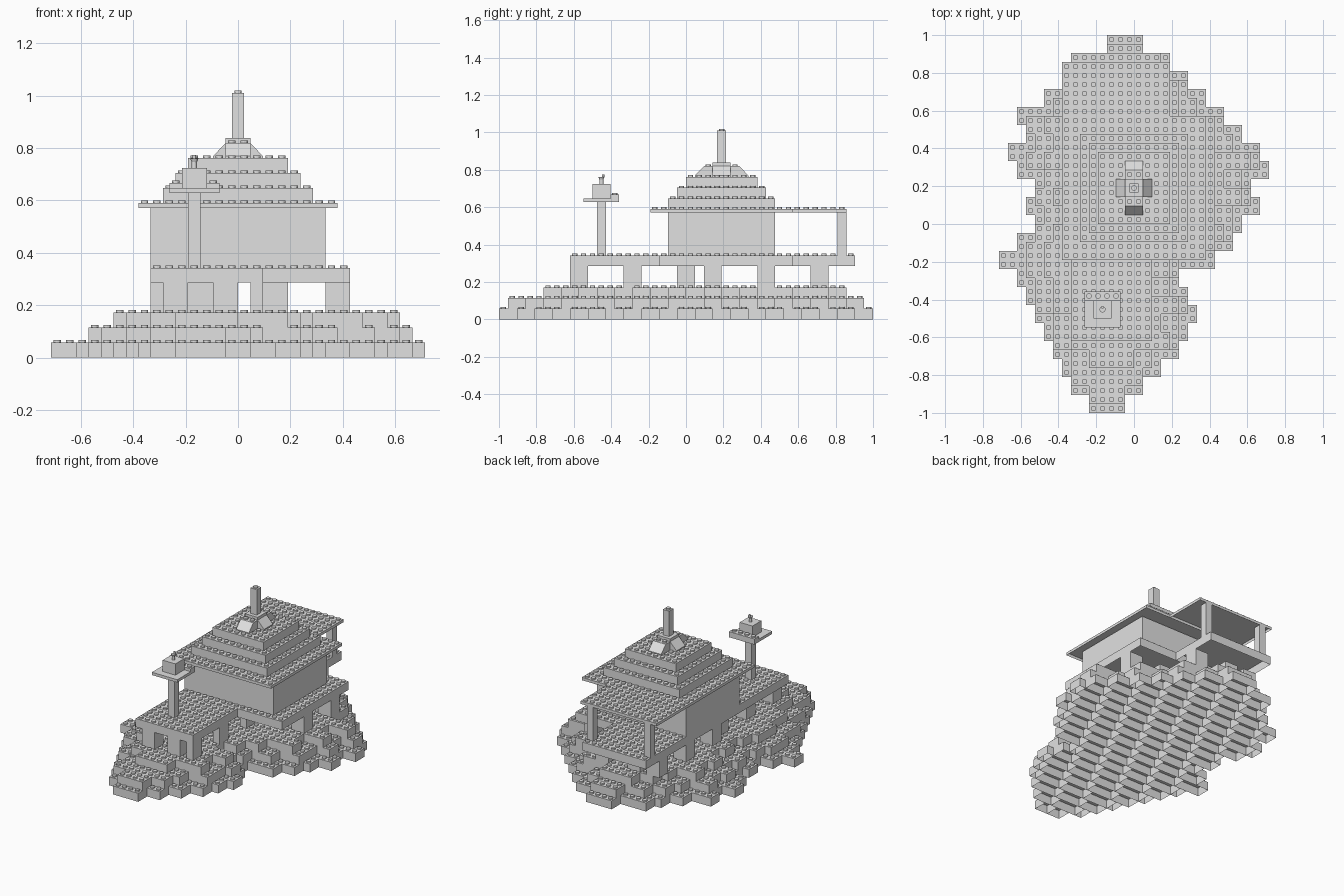
import bpy, bmesh, math
from mathutils import Matrix, Vector

cube = bpy.data.objects.get("Cube")
if cube:
    bpy.data.objects.remove(cube, do_unlink=True)

U = 2 / 42        # stud pitch
P = U * 0.4       # plate height

grey = bpy.data.materials.new("light_grey")
grey.use_nodes = True
grey.diffuse_color = (0.75, 0.75, 0.75, 1)
grey.node_tree.nodes["Principled BSDF"].inputs["Base Color"].default_value = grey.diffuse_color


def pos(x, y, z):
    """Stud grid and plate count to model space."""
    return Vector(((x - 15) * U, (y - 21) * U, z * P))


def ring(bm, x0, x1, y0, y1, z):
    return [bm.verts.new(pos(*c, z)) for c in ((x0, y0), (x1, y0), (x1, y1), (x0, y1))]


def bridge(bm, low, high):
    n = len(low)
    for i in range(n):
        bm.faces.new((low[i], low[(i + 1) % n], high[(i + 1) % n], high[i]))


def block(bm, x0, x1, y0, y1, z0, z1, hollow):
    """Box that is closed, or a thin shell open underneath."""
    low, high = ring(bm, x0, x1, y0, y1, z0), ring(bm, x0, x1, y0, y1, z1)
    bridge(bm, low, high)
    bm.faces.new(high)
    if not hollow:
        bm.faces.new(low[::-1])


def cylinder(bm, x, y, z, radius, height, sides=12, top=None):
    base = pos(x, y, z)
    loops = []
    for r, h in ((radius, 0), (top or radius, height)):
        loops.append([bm.verts.new(base + Vector((r * math.cos(a), r * math.sin(a), h)))
                      for a in (math.tau * i / sides for i in range(sides))])
    bridge(bm, *loops)
    bm.faces.new(loops[1])


def finish(bm, name):
    mesh = bpy.data.meshes.new(name)
    bm.to_mesh(mesh)
    bm.free()
    mesh.materials.append(grey)
    obj = bpy.data.objects.new(name, mesh)
    bpy.context.collection.objects.link(obj)


parts = {}        # name -> (boxes, hollow, studded)


def add(name, boxes, hollow=False, studded=True):
    parts[name] = (boxes, hollow, studded)


def brick_row(lo, hi, y, z, shift):
    """Row of two-deep bricks, four long, staggered against its neighbours."""
    cuts = [lo] + [c for c in range(shift, 32, 4) if lo < c < hi] + [hi]
    return [(a, b, y, y + 2, z, z + 3) for a, b in zip(cuts, cuts[1:])]


# Rocky island: three stepped, jagged layers of staggered bricks
left = [10, 8, 7, 6, 5, 4, 3, 2, 0, 2, 4, 3, 4, 2, 1, 3, 2, 5, 7, 8, 12]
right = [14, 16, 18, 20, 21, 22, 21, 20, 24, 26, 27, 29, 28, 30, 29, 27, 25, 23, 21, 19, 16]
shore, ledge, summit = [], [], []
for j, (a, b) in enumerate(zip(left, right)):
    shore += brick_row(a, b, 2 * j, 0, j % 4)
    if j < 20:
        jag = (j + 1) % 2 if 0 < j < 19 else 0
        lo, hi = max(a, left[j + 1], 3 - jag) + jag, min(b, right[j + 1]) - jag
        ledge += brick_row(lo, hi, 2 * j + 1, 3, (j + 2) % 4)
        if 2 <= j <= 18:
            summit += brick_row(lo + 2, hi - 1 - jag, 2 * j + 1, 6, (j + 1) % 4)
add("island_shore", shore, True)
add("island_ledge", ledge, True)
add("island_summit", summit, True)

# Pillars carrying the floors
spots = [(x, 8) for x in (9, 13)]
spots += [(9, y) for y in (14, 20)]
spots += [(x, y) for x in (8, 22) for y in (23, 29)]
spots += [(17, 29)] + [(x, 35) for x in (8, 11, 16)]
pillars = [(x, x + 2, y, y + 2, 9, 15) for x, y in spots]
pillars += [(16, 17, y, y + 2, 9, 15) for y in (8, 14, 20)]
add("floor_pillars", pillars)

# Terrace, main floor and rear floor
add("front_terrace", [(8, 17, 8, 18, 15, 18)], True)
add("main_floor", [(8, 24, 18, 33, 15, 18)], True)
add("rear_floor", [(8, 18, 33, 40, 15, 18)], True)

# Hall, roof and rear posts
add("hall", [(8, 22, 19, 31, 18, 30)])
add("main_roof", [(7, 23, 17, 33, 30, 31)], True)
add("rear_roof", [(7, 19, 33, 39, 30, 31)], True)
add("rear_posts", [(x, x + 1, 38, 39, 18, 30) for x in (8, 17)])

# Stepped roof tiers, crown and spire
for i, name in enumerate(("lower_tier", "middle_tier", "upper_tier")):
    h = 6 - i
    add(name, [(15 - h, 15 + h, 25 - h, 25 + h, 31 + 3 * i, 34 + 3 * i)])
add("crown", [(14, 16, 23, 27, 40, 43)])
add("crown_cap", [(14, 16, 24, 26, 43, 44)])
add("spire", [(14.5, 15.5, 24.5, 25.5, 44, 53)])

# Lantern tower on the terrace
add("lantern_post", [(11, 12, 11, 12, 18, 33)])
add("lantern_tray", [(9.5, 13.5, 9.5, 13.5, 33, 34)], False, False)
add("lantern_rail", [(9.5, 13.5, 12.5, 13.5, 34, 35)])
add("lantern_box", [(10.5, 12.5, 10.5, 12.5, 34, 38)], False, False)

everything = [b for boxes, _, _ in parts.values() for b in boxes]


def covered(x, y, z):
    return any(b[4] == z and b[0] <= x <= b[1] and b[2] <= y <= b[3] for b in everything)


# Build every part with studs wherever its top is exposed
for name, (boxes, hollow, studded) in parts.items():
    bm = bmesh.new()
    for box in boxes:
        block(bm, *box, hollow)
        if not studded:
            continue
        x0, x1, y0, y1, _, top = box
        for i in range(int(x1 - x0)):
            for k in range(int(y1 - y0)):
                x, y = x0 + i + 0.5, y0 + k + 0.5
                if not covered(x, y, top):
                    cylinder(bm, x, y, top, 0.3 * U, 0.2 * U)
    finish(bm, name)

# Four sloped windows around the crown
bm = bmesh.new()
for quarter in range(4):
    reach = 1 if quarter % 2 == 0 else 2
    profile = ((reach, 0), (reach + 1, 0), (reach + 1, 0.15), (reach, 1.2))
    turn = Matrix.Rotation(quarter * math.pi / 2, 3, "Z")
    sides = [[bm.verts.new(pos(15, 25, 40) + turn @ Vector((r, s, z)) * U) for r, z in profile]
             for s in (1, -1)]
    bridge(bm, *sides)
    bm.faces.new(sides[0][::-1])
    bm.faces.new(sides[1])
bmesh.ops.recalc_face_normals(bm, faces=bm.faces)
finish(bm, "crown_slopes")

# Small flared lamp on the lantern box
bm = bmesh.new()
cylinder(bm, 11.5, 11.5, 38, 0.22 * U, 0.5 * U)
cylinder(bm, 11.5, 11.5, 39.2, 0.22 * U, 0.3 * U, top=0.34 * U)
cylinder(bm, 11.5, 11.7, 39.9, 0.14 * U, 0.3 * U)
finish(bm, "lantern_lamp")
